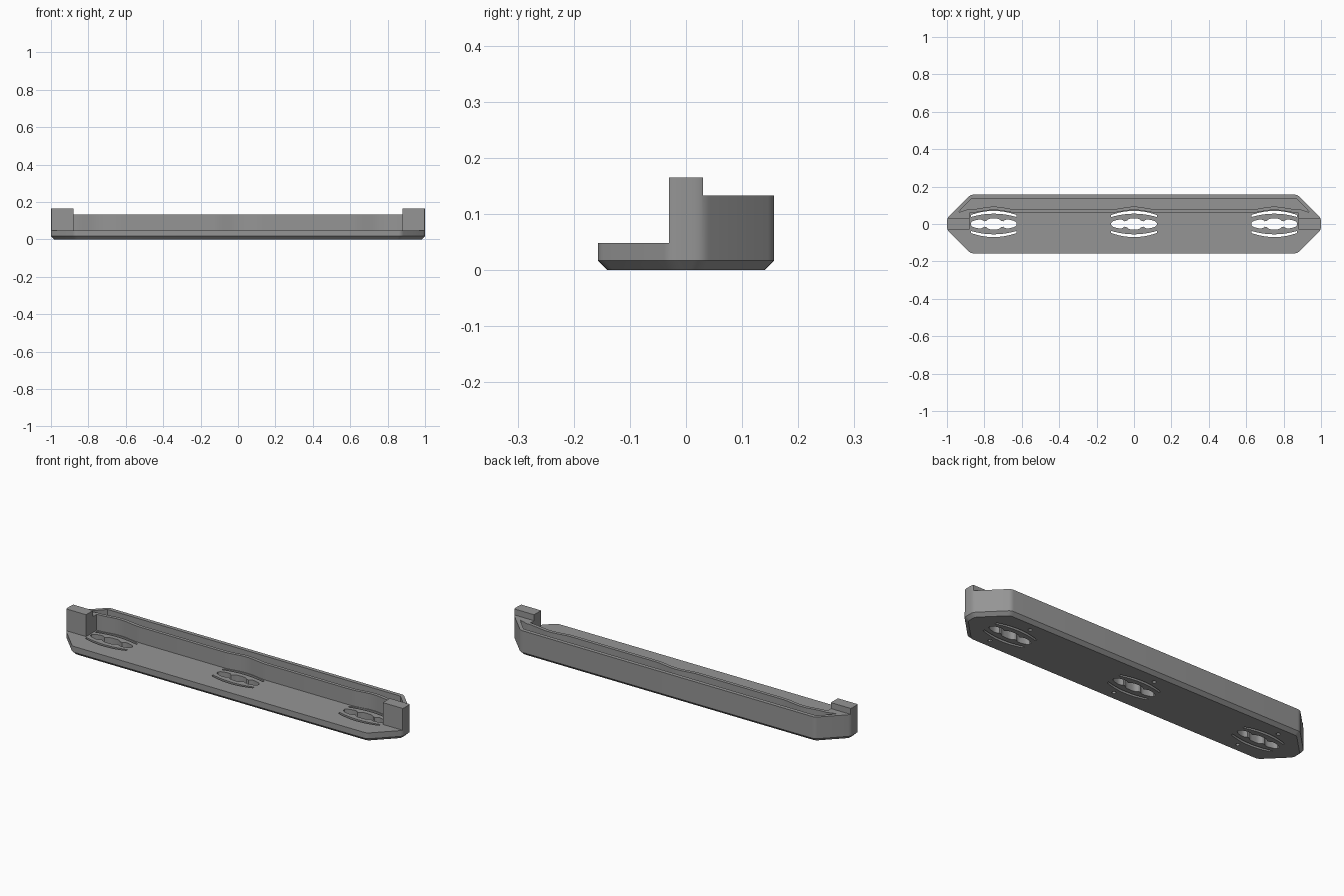
import bpy, bmesh, math
from mathutils import Vector

if "Cube" in bpy.data.objects:
    bpy.data.objects.remove(bpy.data.objects["Cube"])

grey = bpy.data.materials.new("grey plastic")
grey.diffuse_color = (0.30, 0.30, 0.30, 1)
grey.use_nodes = True
grey.node_tree.nodes["Principled BSDF"].inputs["Base Color"].default_value = grey.diffuse_color


def loft(name, rings):
    """Solid through equal-length (points, z) rings."""
    bm = bmesh.new()
    loops = [[bm.verts.new((x, y, z)) for x, y in pts] for pts, z in rings]
    n = len(loops[0])
    for a, b in zip(loops, loops[1:]):
        for i in range(n):
            j = (i + 1) % n
            bm.faces.new((a[i], a[j], b[j], b[i]))
    bm.faces.new(loops[0][::-1])
    bm.faces.new(loops[-1])
    bmesh.ops.recalc_face_normals(bm, faces=bm.faces[:])
    me = bpy.data.meshes.new(name)
    bm.to_mesh(me)
    bm.free()
    me.materials.append(grey)
    ob = bpy.data.objects.new(name, me)
    bpy.context.collection.objects.link(ob)
    return ob


def rounded(corners, r, steps=4):
    """Polygon with each corner replaced by a small curve."""
    out = []
    for i, c in enumerate(corners):
        c = Vector(c)
        a = c + (Vector(corners[i - 1]) - c).normalized() * r
        b = c + (Vector(corners[(i + 1) % len(corners)]) - c).normalized() * r
        for k in range(steps + 1):
            t = k / steps
            p = a * (1 - t) ** 2 + c * 2 * t * (1 - t) + b * t * t
            out.append((p.x, p.y))
    return out


def outline(d):
    """Long bar with cut corners, inset by d."""
    q = [(1 - d, 0.03 - d * 0.4), (0.873 - d * 0.4, 0.157 - d)]
    q += [(-x, y) for x, y in q[::-1]]
    q += [(x, -y) for x, y in q[::-1]]
    return rounded(q, 0.015)


body = loft("tray_body", [(outline(0.017), 0), (outline(0), 0.017), (outline(0), 0.165)])


def cut(pts, z0, z1):
    """Remove a prism from the body."""
    c = loft("cutter", [(pts, z0), (pts, z1)])
    m = body.modifiers.new("cut", 'BOOLEAN')
    m.operation, m.solver, m.object = 'DIFFERENCE', 'EXACT', c
    bpy.context.view_layer.objects.active = body
    bpy.ops.object.modifier_apply(modifier=m.name)
    bpy.data.objects.remove(c)


def box(x, y0, y1):
    return [(-x, y0), (x, y0), (x, y1), (-x, y1)]


def bulge(x):
    """Bend of the inner wall around each slot."""
    d = min(abs(x - s) for s in SLOTS)
    return 0.015 * math.cos(math.pi / 2 * d / 0.13) ** 2 if d < 0.13 else 0


SLOTS = (-0.75, 0, 0.75)
xs = sorted({round(s + k * 0.013, 4) for s in SLOTS for k in range(-10, 11)})

# front ledge, back wall height and space between the end posts
cut(box(1.2, -0.3, -0.03), 0.048, 0.3)
cut(box(1.2, 0.03, 0.3), 0.133, 0.3)
cut([(0.88, -0.3), (0.88, 0.06)] + [(x, 0.06 + bulge(x)) for x in xs[::-1]]
    + [(-0.88, 0.06), (-0.88, -0.3)], 0.048, 0.3)

# trough in the back wall
cut([(x, 0.078 + bulge(x)) for x in xs] + [(0.89, 0.078), (0.937, 0.062), (0.925, 0.078),
    (0.868, 0.136), (-0.868, 0.136), (-0.925, 0.078), (-0.937, 0.062), (-0.89, 0.078)],
    0.048, 0.3)

# slots, curved relief cuts and small blind holes underneath
N = 24
for s in SLOTS:
    us = [-1 + 2 * i / N for i in range(N + 1)]

    def half(u):
        neck = sum(math.exp(-((u - v) / 0.11) ** 2) for v in (-0.38, 0.38))
        return 0.006 + 0.023 * math.sqrt(max(0, 1 - u * u)) - 0.014 * neck

    cut([(s + 0.122 * u, -half(u)) for u in us]
        + [(s + 0.122 * u, half(u)) for u in us[::-1]], -0.1, 0.1)
    for side in (1, -1):
        cut([(s + 0.122 * u, side * (0.055 - 0.018 * u * u)) for u in us]
            + [(s + 0.122 * u, side * (0.070 - 0.022 * u * u)) for u in us[::-1]], -0.1, 0.1)
        cut([(s - side * 0.04 + 0.01 * math.cos(a * math.pi / 6),
              side * 0.098 + 0.01 * math.sin(a * math.pi / 6)) for a in range(12)], -0.1, 0.03)

body.select_set(True)
bpy.context.view_layer.objects.active = body
bpy.ops.object.shade_smooth_by_angle(angle=math.radians(30))
